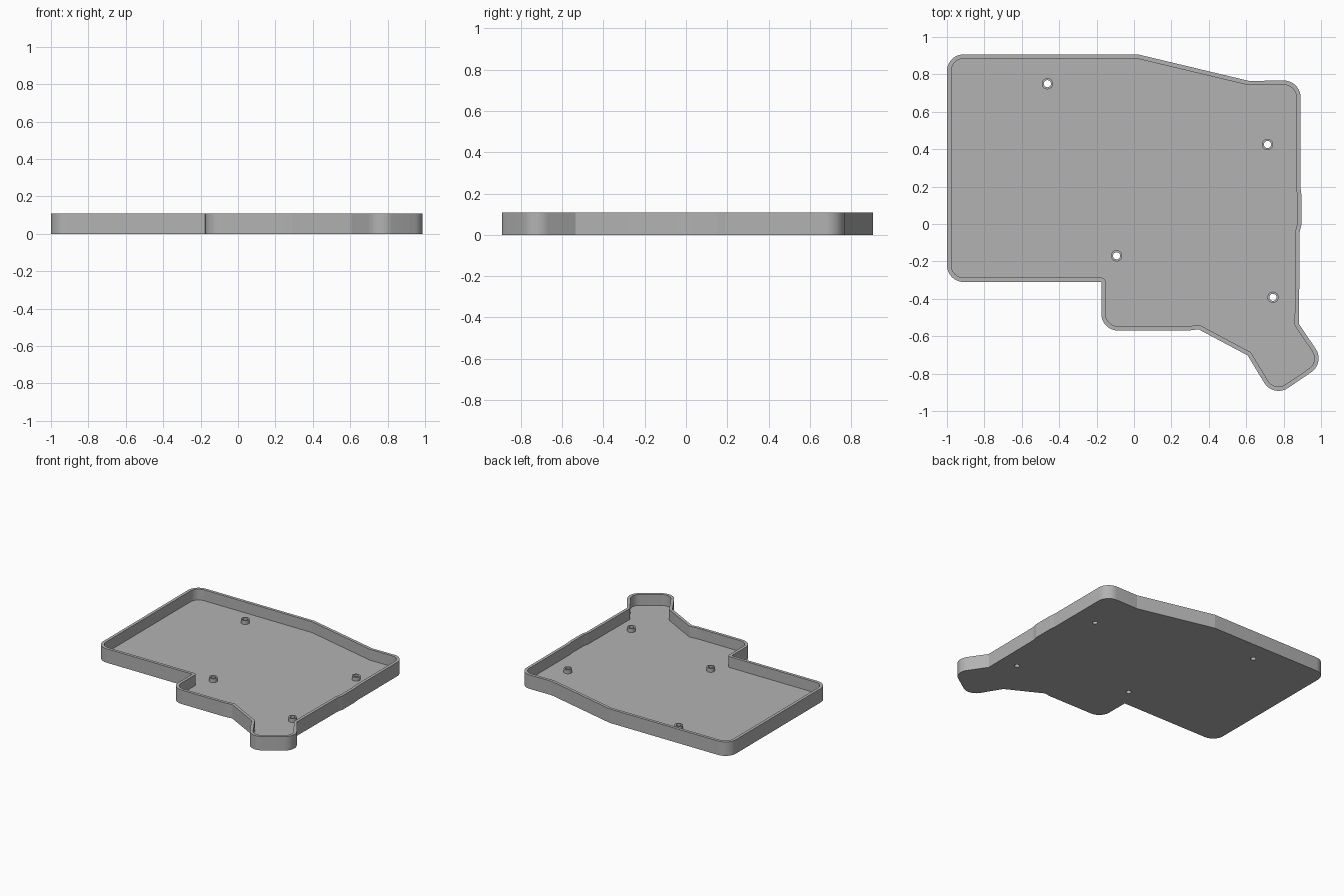
import bpy, bmesh, math
from mathutils import Vector

cube = bpy.data.objects.get("Cube")
if cube:
    bpy.data.objects.remove(cube)

HEIGHT, FLOOR, WALL = 0.108, 0.024, 0.023
BOSS_TOP, BOSS_R, HOLE_R = 0.054, 0.03, 0.019
R = 0.09
# Outline corners, counter-clockwise: x, y, outer radius
OUTLINE = [(-1, -.31, R), (-.175, -.31, 0), (-.175, -.57, R), (.29, -.57, 0),
           (.345, -.563, 0), (.608, -.703, 0), (.745, -.93, R), (1.022, -.742, R),
           (.882, -.535, 0), (.886, -.04, 0), (.896, 0, 0), (.896, .15, 0),
           (.891, .19, 0), (.891, .768, R), (.615, .765, 0), (.02, .907, 0),
           (-1, .907, R)]
SCREWS = [(-.463, .75), (.714, .425), (-.093, -.17), (.743, -.392)]

grey = bpy.data.materials.new("matte grey")
grey.use_nodes = True
grey.diffuse_color = (0.45, 0.45, 0.45, 1)
grey.node_tree.nodes["Principled BSDF"].inputs["Base Color"].default_value = (0.45, 0.45, 0.45, 1)


def rounded_loop(inset, steps=10):
    """Outline offset inwards, with an arc at every corner."""
    loop = []
    for i, (x, y, r) in enumerate(OUTLINE):
        p = Vector((x, y))
        a = (p - Vector(OUTLINE[i - 1][:2])).normalized()
        b = (Vector(OUTLINE[(i + 1) % len(OUTLINE)][:2]) - p).normalized()
        na, nb = Vector((-a.y, a.x)), Vector((-b.y, b.x))
        miter = (na + nb) / (1 + na.dot(nb))
        turn = math.atan2(a.x * b.y - a.y * b.x, a.dot(b))
        side = 1 if turn > 0 else -1
        radius = max(r - side * inset, 0.001)
        corner = p + miter * inset
        centre = corner + miter * radius * side
        start = math.atan2(-na.y * side, -na.x * side)
        for k in range(steps + 1):
            t = start + turn * k / steps
            loop.append(centre + Vector((math.cos(t), math.sin(t))) * radius)
    return loop


def circle(x, y, r, n=32):
    return [Vector((x + r * math.cos(math.tau * k / n), y + r * math.sin(math.tau * k / n)))
            for k in range(n)]


def skin(name, rings, cap_ends=True):
    """Bridge successive (loop, z) rings into a surface."""
    bm = bmesh.new()
    layers = [[bm.verts.new((p.x, p.y, z)) for p in loop] for loop, z in rings]
    for low, high in zip(layers, layers[1:]):
        for k in range(len(low)):
            j = (k + 1) % len(low)
            bm.faces.new((low[k], low[j], high[j], high[k]))
    if cap_ends:
        bm.faces.new(layers[0][::-1])
        bm.faces.new(layers[-1])
    bmesh.ops.recalc_face_normals(bm, faces=bm.faces)
    mesh = bpy.data.meshes.new(name)
    bm.to_mesh(mesh)
    bm.free()
    mesh.materials.append(grey)
    obj = bpy.data.objects.new(name, mesh)
    bpy.context.collection.objects.link(obj)
    return obj


def activate(obj):
    bpy.ops.object.select_all(action='DESELECT')
    obj.select_set(True)
    bpy.context.view_layer.objects.active = obj


# Open tray: underside, outer wall, rim, inner wall and floor
outer, inner = rounded_loop(0), rounded_loop(WALL)
tray = skin("case_tray", [(outer, 0), (outer, HEIGHT), (inner, HEIGHT), (inner, FLOOR)])

# Screw holes through the floor
for x, y in SCREWS:
    hole = circle(x, y, HOLE_R)
    cutter = skin("hole_cutter", [(hole, -0.05), (hole, 0.08)])
    cutter.hide_render = True
    activate(tray)
    mod = tray.modifiers.new("screw_hole", 'BOOLEAN')
    mod.operation, mod.solver, mod.object = 'DIFFERENCE', 'EXACT', cutter
    bpy.ops.object.modifier_apply(modifier=mod.name)
    bpy.data.objects.remove(cutter)

# Hollow standoffs around the holes
parts = [tray]
for x, y in SCREWS:
    rim, bore = circle(x, y, BOSS_R), circle(x, y, HOLE_R)
    parts.append(skin("screw_standoff", [(rim, FLOOR), (rim, BOSS_TOP), (bore, BOSS_TOP),
                                         (bore, FLOOR)], cap_ends=False))

for part in parts:
    activate(part)
    bpy.ops.object.shade_smooth_by_angle(angle=math.radians(30))
